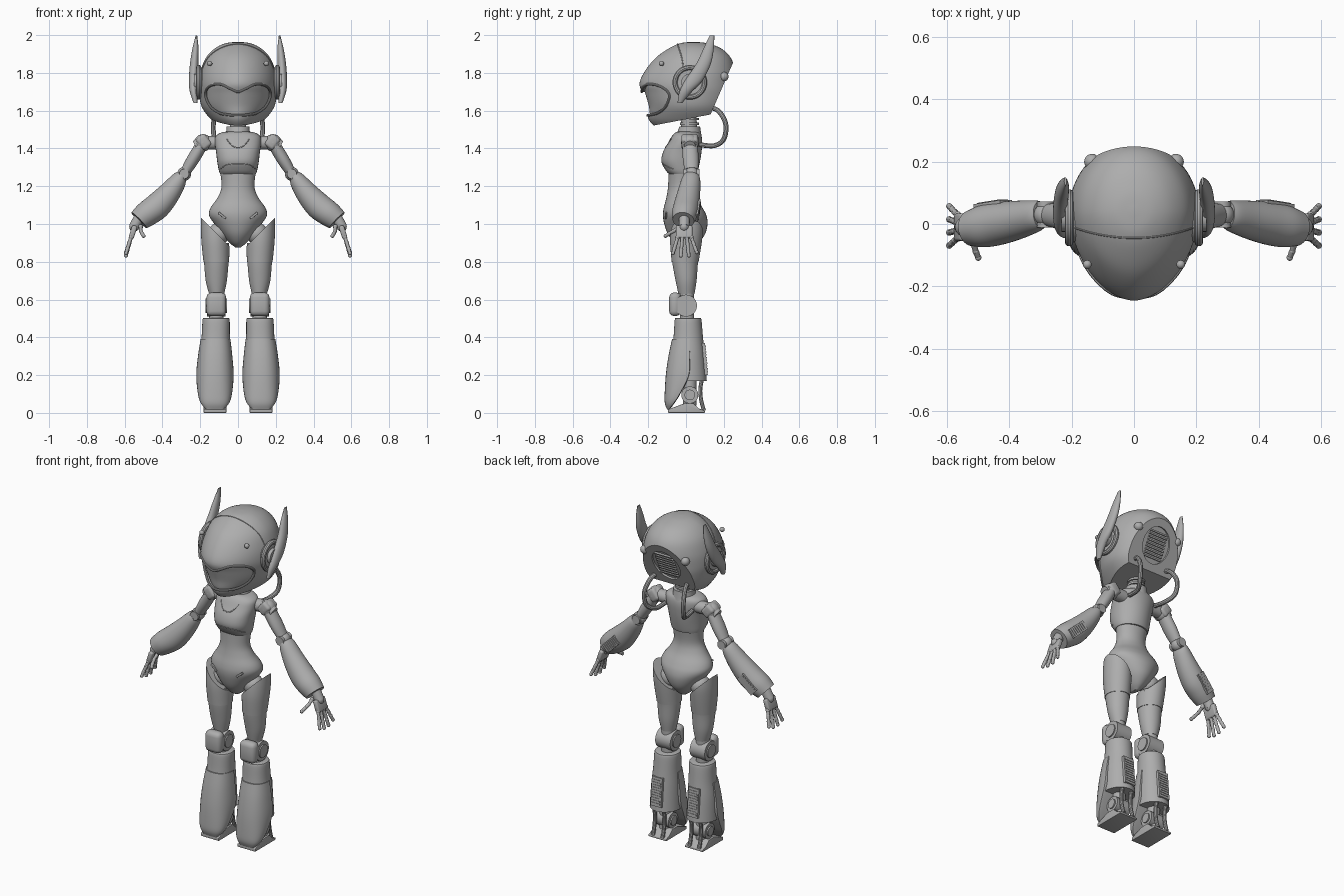
import bpy, bmesh
from math import sin, cos, pi, radians, copysign
from mathutils import Matrix, Vector
from mathutils.bvhtree import BVHTree

if "Cube" in bpy.data.objects:
    bpy.data.objects.remove(bpy.data.objects["Cube"])

mat = bpy.data.materials.new("plain_grey")
mat.use_nodes = True
mat.diffuse_color = (0.42, 0.42, 0.42, 1)
for node in mat.node_tree.nodes:
    if node.type == 'BSDF_PRINCIPLED':
        node.inputs["Base Color"].default_value = mat.diffuse_color


# ---- helpers ----
def activate(ob):
    for other in bpy.context.view_layer.objects:
        other.select_set(False)
    ob.select_set(True)
    bpy.context.view_layer.objects.active = ob


def setup(ob, mirror):
    activate(ob)
    ob.data.materials.clear()
    ob.data.materials.append(mat)
    bpy.ops.object.shade_smooth_by_angle(angle=radians(35))
    if mirror:
        ob.modifiers.new("Mirror", 'MIRROR').use_mirror_merge = False
    return ob


def finish(name, bm, mirror=False, bevel=0):
    bmesh.ops.recalc_face_normals(bm, faces=bm.faces[:])
    if bevel:
        sharp = [e for e in bm.edges if e.calc_face_angle(0) > 0.6]
        bmesh.ops.bevel(bm, geom=sharp, offset=bevel, segments=3, profile=0.5, affect='EDGES')
    mesh = bpy.data.meshes.new(name)
    bm.to_mesh(mesh)
    ob = bpy.data.objects.new(name, mesh)
    bpy.context.collection.objects.link(ob)
    return setup(ob, mirror)


def spline(pts, k=5, closed=False):
    n, out = len(pts), []
    for i in range(n if closed else n - 1):
        p = [pts[(i + j) % n] if closed else pts[min(max(i + j, 0), n - 1)] for j in (-1, 0, 1, 2)]
        for s in range(k):
            t = s / k
            out.append(tuple(0.5 * (2*b + (c-a)*t + (2*a - 5*b + 4*c - d)*t*t + (3*b - a - 3*c + d)*t**3)
                             for a, b, c, d in zip(*p)))
    return out if closed else out + [tuple(pts[-1])]


def skin(bm, rings):
    rows = [[bm.verts.new(p) for p in ring] for ring in rings]
    n = len(rows[0])
    for low, high in zip(rows, rows[1:]):
        for i in range(n):
            j = (i + 1) % n
            bm.faces.new((low[i], low[j], high[j], high[i]))
    bm.faces.new(rows[0])
    bm.faces.new(rows[-1])
    return bm


def loft(rows, matrix=None, mid=None, power=2, flat=False, n=36):
    """Rows are height, centre x, half width, front y, back y."""
    rings = []
    for z, cx, rx, front, back in spline(rows):
        m = back - 0.004 if flat else (front + back) / 2 if mid is None else mid
        ring = []
        for i in range(n):
            c, s = cos(2 * pi * i / n), sin(2 * pi * i / n)
            e = 2 / power if s < 0 else 1
            r = back - m if s > 0 else m - front
            ring.append((cx + rx * copysign(abs(c) ** e, c), m + r * copysign(abs(s) ** e, s), z))
        rings.append(ring)
    bm = skin(bmesh.new(), rings)
    if matrix:
        bm.transform(matrix)
    return bm


def frame(a, b):
    a, z = Vector(a), (Vector(b) - Vector(a)).normalized()
    ref = Vector((0, 1, 0)) if abs(z.y) < 0.99 else Vector((1, 0, 0))
    x = ref.cross(z).normalized()
    return Matrix.Translation(a) @ Matrix((x, z.cross(x), z)).transposed().to_4x4()


def rod(bm, a, b, r, r2=None, n=24):
    length = (Vector(b) - Vector(a)).length
    bmesh.ops.create_cone(bm, cap_ends=True, segments=n, radius1=r, radius2=r if r2 is None else r2, depth=length,
                          matrix=frame(a, b) @ Matrix.Translation((0, 0, length / 2)))
    return bm


def ball(bm, at, r, n=24):
    bmesh.ops.create_uvsphere(bm, u_segments=n, v_segments=n // 2, radius=r, matrix=Matrix.Translation(at))
    return bm


def box(bm, matrix, size):
    bmesh.ops.create_cube(bm, size=1, matrix=matrix @ Matrix.Diagonal((*size, 1)))
    return bm


def place(at, angle=0, axis='Y'):
    return Matrix.Translation(at) @ Matrix.Rotation(radians(angle), 4, axis)


def tube(name, pts, r, closed=False, mirror=False):
    curve = bpy.data.curves.new(name, 'CURVE')
    curve.dimensions = '3D'
    curve.bevel_depth, curve.bevel_resolution, curve.use_fill_caps = r, 3, True
    line = curve.splines.new('POLY')
    line.points.add(len(pts) - 1)
    for point, p in zip(line.points, pts):
        point.co = (*p, 1)
    line.use_cyclic_u = closed
    ob = bpy.data.objects.new(name, curve)
    bpy.context.collection.objects.link(ob)
    activate(ob)
    bpy.ops.object.convert(target='MESH')
    return setup(bpy.context.view_layer.objects.active, mirror)


def project(tree, pts, way):
    hits = [tree.ray_cast(Vector(p) - 3 * Vector(way), Vector(way))[0] for p in pts]
    return [h for h in hits if h]


# ---- helmet ----
hull = loft([(1.50, 0, .09, -.14, .18), (1.525, 0, .115, -.175, .2), (1.56, 0, .15, -.2, .22),
             (1.62, 0, .192, -.21, .24), (1.69, 0, .206, -.23, .26), (1.745, 0, .208, -.246, .262),
             (1.81, 0, .198, -.217, .26), (1.88, 0, .17, -.16, .237), (1.93, 0, .122, -.09, .185),
             (1.957, 0, .065, -.03, .11), (1.964, 0, .008, .03, .05)], mid=.04, power=1.8, n=64)
back_normal = Vector((0, .917, -.398))
for point, normal in (((0, .13, 1.58), (0, .19, -.98)), ((0, .13, 1.58), back_normal)):
    bmesh.ops.bisect_plane(hull, geom=hull.verts[:] + hull.edges[:] + hull.faces[:], dist=1e-5,
                           plane_co=point, plane_no=normal, clear_outer=True)
    bmesh.ops.edgeloop_fill(hull, edges=[e for e in hull.edges if e.is_boundary])
hull_tree = BVHTree.FromBMesh(hull)
core = hull.copy()
helmet = finish("helmet_shell", hull)
centre = Matrix.Translation((0, 0, 1.74))
core.transform(centre @ Matrix.Scale(.94, 4) @ centre.inverted())
finish("visor_and_inner_helmet", core)

half = [(0, 1.70), (.04, 1.715), (.09, 1.738), (.14, 1.735), (.168, 1.71), (.17, 1.67),
        (.145, 1.62), (.1, 1.588), (.05, 1.578), (0, 1.575)]
outline = spline(half + [(-x, z) for x, z in half[-2:0:-1]], closed=True)
visor_cut = finish("visor_cutter", skin(bmesh.new(), [[(x, y, z) for x, z in outline] for y in (-.4, 0)]))
vent_at = Vector((0, .19, 1.715))
vent = frame(vent_at, vent_at + back_normal)
bm = bmesh.new()
bmesh.ops.create_cone(bm, cap_ends=True, segments=40, radius1=1, radius2=1, depth=.06,
                      matrix=vent @ Matrix.Diagonal((.09, .105, 1, 1)))
vent_cut = finish("vent_cutter", bm)
for cutter in (visor_cut, vent_cut):
    cutter.hide_render = True
    mod = helmet.modifiers.new("Cut", 'BOOLEAN')
    mod.operation, mod.solver, mod.object = 'DIFFERENCE', 'EXACT', cutter
    activate(helmet)
    bpy.ops.object.modifier_apply(modifier=mod.name)
    bpy.data.objects.remove(cutter)
setup(helmet, False)

tube("visor_rim", project(hull_tree, [(x, 0, z) for x, z in outline], (0, 1, 0)), .007, closed=True)
seam = [(i / 100, -.045 + .9 * (i / 100) ** 2, 0) for i in range(-19, 20)]
tube("helmet_seam", project(hull_tree, seam, (0, 0, -1)), .003)
bm = bmesh.new()
for i in range(-4, 5):
    box(bm, vent @ Matrix.Translation((0, i * .018, -.008)), (.12, .009, .012))
finish("helmet_vent_slats", bm)
bm = ball(ball(bmesh.new(), (.15, -.13, 1.85), .014), (.135, .2, 1.78), .025)
finish("helmet_studs", bm, mirror=True)

# ---- ears and hoses ----
rim = [(.208, .02 + .078 * cos(i * pi / 20), 1.75 + .078 * sin(i * pi / 20)) for i in range(40)]
tube("ear_rings", rim, .014, closed=True, mirror=True)
bm = rod(bmesh.new(), (.17, .02, 1.75), (.212, .02, 1.75), .078, n=40)
finish("ear_discs", rod(bm, (.2, .02, 1.75), (.232, .02, 1.75), .045), mirror=True)
finish("ear_fins", loft([(1.64, .225, .01, -.045, -.02), (1.7, .235, .02, -.035, .03), (1.76, .237, .023, -.005, .088),
                         (1.85, .232, .022, .055, .132), (1.93, .225, .016, .093, .147),
                         (1.998, .22, .004, .125, .15)]), mirror=True)
hose = [(.1, .11, 1.62), (.115, .17, 1.6), (.13, .21, 1.53), (.125, .2, 1.45), (.1, .15, 1.415), (.09, .07, 1.42)]
tube("neck_hoses", spline(hose, 8), .013, mirror=True)

# ---- neck and torso ----
bm = rod(bmesh.new(), (0, .025, 1.42), (0, .01, 1.6), .042)
for z in (1.50, 1.525, 1.55):
    rod(bm, (0, .018, z), (0, .018, z + .012), .05)
finish("neck", bm)
finish("collar", loft([(1.45, 0, .085, -.07, .085), (1.48, 0, .065, -.05, .08), (1.515, 0, .06, -.035, .075)]))
chest = loft([(1.265, 0, .095, -.09, .058), (1.285, 0, .102, -.108, .064), (1.33, 0, .11, -.13, .074),
              (1.38, 0, .116, -.122, .082), (1.43, 0, .123, -.095, .086), (1.465, 0, .118, -.075, .082),
              (1.485, 0, .085, -.055, .07), (1.49, 0, .04, -.03, .05)], power=2.4)
chest_tree = BVHTree.FromBMesh(chest)
finish("chest", chest)
for name, pts in (("chest_neckline", [(-.06, 0, 1.45), (-.025, 0, 1.41), (.025, 0, 1.41), (.06, 0, 1.45)]),
                  ("chest_lower_seam", [(-.095, 0, 1.29), (-.05, 0, 1.315), (.05, 0, 1.315), (.095, 0, 1.29)])):
    tube(name, project(chest_tree, spline(pts), (0, 1, 0)), .0025)
finish("waist_and_hips", loft([(.875, 0, .012, -.02, .03), (.9, 0, .045, -.06, .065), (.945, 0, .085, -.095, .1),
                               (1.0, 0, .125, -.115, .114), (1.045, 0, .153, -.122, .108),
                               (1.085, 0, .146, -.118, .088), (1.14, 0, .108, -.104, .055),
                               (1.2, 0, .087, -.095, .042), (1.3, 0, .098, -.092, .056)]))
finish("hip_slots", box(bmesh.new(), place((.085, -.106, 1.045), -40), (.05, .012, .012)), mirror=True, bevel=.003)

# ---- arms ----
shoulder, elbow, wrist = (.185, .02, 1.43), (.285, .03, 1.265), (.535, -.01, 1.02)
bm = rod(bmesh.new(), (.09, .02, 1.43), shoulder, .036)
finish("shoulder_joints", ball(bm, shoulder, .046), mirror=True)
bm = box(bmesh.new(), place((.182, .02, 1.435), 38), (.06, .09, .075))
finish("shoulder_pads", bm, mirror=True, bevel=.016)
finish("shoulder_discs", rod(bmesh.new(), (.19, .02, 1.43), (.226, .02, 1.412), .036, .03), mirror=True)
finish("upper_arms", loft([(0, 0, .032, -.04, .04), (.1, 0, .033, -.042, .042), (.17, 0, .028, -.036, .036)],
                          frame(shoulder, elbow)), mirror=True)
finish("elbows", rod(ball(bmesh.new(), elbow, .037), (.285, -.012, 1.265), (.285, .072, 1.265), .026), mirror=True)
arm = frame(elbow, wrist)
finish("forearms", loft([(.02, 0, .034, -.042, .045), (.05, .006, .046, -.05, .052), (.13, .018, .06, -.061, .06),
                         (.22, .022, .07, -.07, .066), (.29, .014, .068, -.072, .064),
                         (.345, .008, .058, -.062, .052)], arm), mirror=True)
bm = box(bmesh.new(), arm @ Matrix.Translation((.02, .063, .25)), (.055, .012, .12))
for i in range(7):
    box(bm, arm @ Matrix.Translation((.02, .068, .205 + i * .015)), (.042, .008, .007))
finish("forearm_vents", bm, mirror=True)

# ---- hands ----
bm = rod(bmesh.new(), (.52, -.008, 1.04), (.55, -.01, .985), .028)
finish("wrists", ball(bm, (.55, -.01, .985), .026), mirror=True)
finish("palms", box(bmesh.new(), place((.556, -.01, .958), -18), (.028, .088, .07)), mirror=True, bevel=.009)
bm = bmesh.new()
chains = [[(.515, -.03, .985), (.515, -.062, .965), (.508, -.088, .95), (.5, -.108, .937)]]
for i, tip in enumerate((.845, .832, .833, .85)):
    y, spread, drop = -.044 + i * .024, (i - 1.4) * .006, (.93 - tip) / 3
    chains.append([(.566 + .009 * j, y + spread * j, .93 - drop * j) for j in range(4)])
for chain in chains:
    for a, b in zip(chain, chain[1:]):
        rod(bm, a, b, .0105, .0085, 12)
        ball(bm, b, .0105, 12)
    ball(bm, chain[0], .013, 12)
finish("fingers_and_thumbs", bm, mirror=True)

# ---- thighs and knees ----
thigh = [(.63, .113, .04, -.04, .045), (.7, .115, .056, -.055, .056), (.8, .115, .065, -.073, .064),
         (.9, .119, .071, -.081, .08), (.97, .122, .071, -.078, .087), (1.04, .124, .068, -.068, .083)]
finish("lower_thighs", loft(thigh[:4]), mirror=True)
bm = loft([(z, cx, rx + .003, f - .003, b + .003) for z, cx, rx, f, b in thigh[2:]])
bmesh.ops.bisect_plane(bm, geom=bm.verts[:] + bm.edges[:] + bm.faces[:], dist=1e-5,
                       plane_co=(.05, 0, .888), plane_no=(-1, 0, 1), clear_outer=True)
bmesh.ops.edgeloop_fill(bm, edges=[e for e in bm.edges if e.is_boundary])
finish("upper_thighs", bm, mirror=True, bevel=0)
finish("hip_joints", ball(bmesh.new(), (.1, .005, .95), .058), mirror=True)
bm = rod(bmesh.new(), (.065, .0, .568), (.165, .0, .568), .058, n=36)
rod(bm, (.058, 0, .568), (.172, 0, .568), .038)
finish("knee_joints", rod(bm, (.115, .005, .48), (.115, .005, .66), .038), mirror=True)
finish("kneecaps", box(bmesh.new(), place((.115, -.058, .575)), (.104, .062, .125)), mirror=True, bevel=.026)

# ---- shins ----
finish("calves", loft([(.17, .122, .088, -.085, .11), (.3, .121, .083, -.078, .1), (.4, .118, .075, -.066, .09),
                       (.49, .116, .072, -.06, .082), (.502, .116, .066, -.054, .076)], power=2.3), mirror=True)
finish("shin_guards", loft([(.018, .122, .045, -.1, -.086), (.05, .122, .074, -.112, -.062),
                            (.1, .122, .09, -.113, -.03), (.2, .122, .099, -.107, .018),
                            (.3, .121, .091, -.093, .022), (.39, .119, .079, -.074, .022)],
                           power=2.4, flat=True), mirror=True)
slope = place((.122, .1, .285), 5, 'X')
bm = box(bmesh.new(), slope, (.07, .016, .17))
for i in range(10):
    box(bm, slope @ Matrix.Translation((0, .008, -.068 + i * .015)), (.055, .006, .007))
finish("calf_vents", bm, mirror=True)

# ---- ankles and feet ----
bm = rod(bmesh.new(), (.072, .02, .095), (.172, .02, .095), .045, n=32)
rod(bm, (.064, .02, .095), (.18, .02, .095), .028)
finish("ankles", rod(bm, (.122, .02, .04), (.122, .02, .2), .035), mirror=True)
side = [(-.095, 0), (.1, 0), (.1, .012), (.07, .022), (.04, .05), (-.01, .05), (-.095, .018)]
finish("feet", skin(bmesh.new(), [[(x, y, z) for y, z in side] for x in (.062, .182)]), mirror=True, bevel=.003)
for name, x in (("inner_heel_struts", .09), ("outer_heel_struts", .154)):
    tube(name, spline([(x, .09, .2), (x, .076, .13), (x, .08, .07), (x, .095, .012)]), .011, mirror=True)
